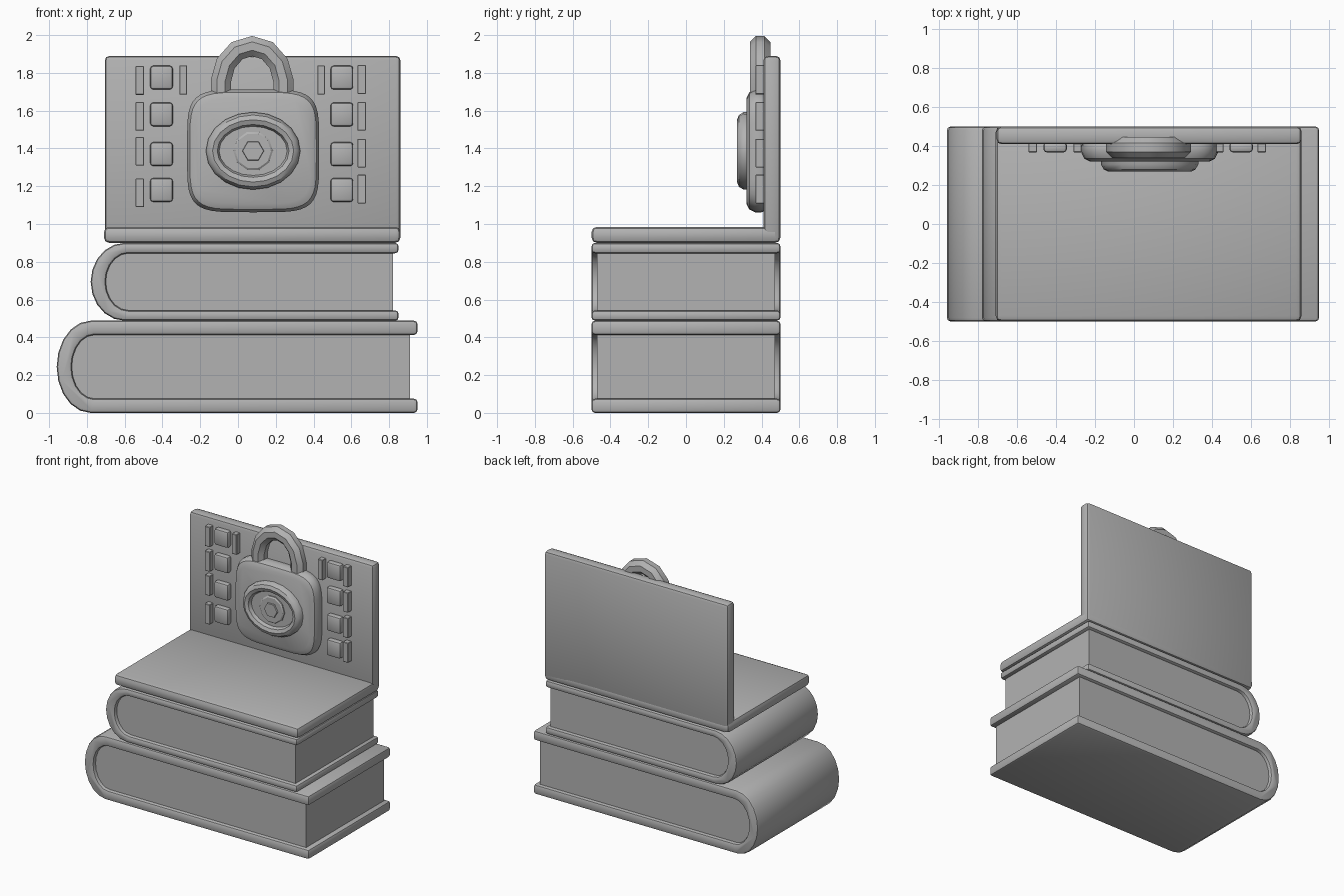
import bpy, bmesh, math
from mathutils import Vector

cube = bpy.data.objects.get("Cube")
if cube:
    bpy.data.objects.remove(cube, do_unlink=True)

grey = bpy.data.materials.new("plain grey")
grey.use_nodes = True
grey.diffuse_color = (0.45, 0.45, 0.45, 1)
grey.node_tree.nodes["Principled BSDF"].inputs["Base Color"].default_value = grey.diffuse_color


def finish(name, bm, bevel=0, segments=2):
    """Turn a bmesh into a shaded object with rounded edges."""
    bmesh.ops.recalc_face_normals(bm, faces=bm.faces)
    mesh = bpy.data.meshes.new(name)
    bm.to_mesh(mesh)
    bm.free()
    obj = bpy.data.objects.new(name, mesh)
    bpy.context.collection.objects.link(obj)
    mesh.materials.append(grey)
    bpy.ops.object.select_all(action='DESELECT')
    obj.select_set(True)
    bpy.context.view_layer.objects.active = obj
    if bevel:
        mod = obj.modifiers.new("rounded edges", 'BEVEL')
        mod.width, mod.segments = bevel, segments
        mod.limit_method = 'ANGLE'
        mod.angle_limit = math.radians(40)
        bpy.ops.object.modifier_apply(modifier=mod.name)
    bpy.ops.object.shade_smooth_by_angle(angle=math.radians(35))
    return obj


def loft(name, rings, bevel=0, segments=2, caps=True):
    """Skin a list of rings that all have the same number of points."""
    bm = bmesh.new()
    loops = [[bm.verts.new(p) for p in ring] for ring in rings]
    n = len(loops[0])
    for a, b in zip(loops, loops[1:]):
        for i in range(n):
            j = (i + 1) % n
            bm.faces.new((a[i], a[j], b[j], b[i]))
    if caps:
        bm.faces.new(loops[0])
        bm.faces.new(loops[-1])
    return finish(name, bm, bevel, segments)


def prism(name, outline, y0, y1, bevel=0, segments=2):
    """Extrude an outline of (x, z) points along y."""
    return loft(name, [[(x, y, z) for x, z in outline] for y in (y0, y1)], bevel, segments)


def box(name, x0, x1, y0, y1, z0, z1, bevel, segments=2):
    return prism(name, [(x0, z0), (x1, z0), (x1, z1), (x0, z1)], y0, y1, bevel, segments)


def spine(left, rx, z0, z1, steps=10):
    """Half ellipse from the top edge round to the bottom edge."""
    mid, rz = (z0 + z1) / 2, (z1 - z0) / 2
    return [(left + rx - rx * math.sin(math.pi * i / steps),
             mid + rz * math.cos(math.pi * i / steps)) for i in range(steps + 1)]


def book(prefix, left, right, z0, z1, board, inset):
    """Wrapped cover with a rounded spine, plus a block of pages."""
    outer = spine(left, 0.18, z0, z1)
    inner = spine(left + 0.08, 0.12, z0 + board, z1 - board)
    cover = [(right, z1)] + outer + [(right, z0), (right, z0 + board)]
    cover += inner[::-1] + [(right, z1 - board)]
    prism(prefix + "_cover", cover, -0.5, 0.5, 0.018)
    pages = [(right - inset, z1 - board)] + inner + [(right - inset, z0 + board)]
    prism(prefix + "_pages", pages, -0.472, 0.472)


# Two stacked books
book("lower_book", -0.96, 0.95, 0.0, 0.488, 0.075, 0.04)
book("upper_book", -0.78, 0.85, 0.488, 0.9, 0.055, 0.03)

# Open laptop
box("laptop_base", -0.71, 0.86, -0.5, 0.5, 0.9, 0.985, 0.028)
box("laptop_screen", -0.705, 0.86, 0.41, 0.5, 0.91, 1.89, 0.024)

# Square and bar shaped keys on the screen
SQUARES = (1.775, 1.58, 1.37, 1.18)
BARS_RIGHT = (1.76, 1.57, 1.385, 1.165)
BARS_LEFT = (1.765, 1.57, 1.375, 1.185)
for side, square_x, bar_x, short_x, bars in (
        ("right", -0.405, -0.52, -0.29, BARS_RIGHT),
        ("left", 0.55, 0.655, 0.44, BARS_LEFT)):
    for i, z in enumerate(SQUARES):
        box(f"{side}_square_{i}", square_x - 0.06, square_x + 0.06, 0.368, 0.42,
            z - 0.063, z + 0.063, 0.016)
    for i, z in enumerate(bars):
        box(f"{side}_bar_{i}", bar_x - 0.022, bar_x + 0.022, 0.368, 0.42,
            z - 0.076, z + 0.076, 0.003, 1)
    box(f"{side}_inner_bar", short_x - 0.02, short_x + 0.02, 0.368, 0.42,
        1.685, 1.84, 0.003, 1)

# Padlock body: a rounded square
CX, CZ = 0.08, 1.387


def squircle(rx, rz, y, power, count=40):
    ring = []
    for i in range(count):
        t = 2 * math.pi * i / count
        c, s = math.cos(t), math.sin(t)
        ring.append((CX + rx * math.copysign(abs(c) ** power, c), y,
                     CZ + rz * math.copysign(abs(s) ** power, s)))
    return ring


loft("padlock_body", [squircle(rx, rz, y, 0.42) for rx, rz, y in (
    (0.34, 0.315, 0.43), (0.35, 0.325, 0.40), (0.35, 0.325, 0.365),
    (0.335, 0.31, 0.335), (0.305, 0.28, 0.32))])

# Eye-shaped lens with a raised rim and stepped centre
loft("lens_rim", [squircle(rx, rz, y, 1.0, 20) for rx, rz, y in (
    (0.25, 0.205, 0.35), (0.25, 0.205, 0.305), (0.235, 0.19, 0.28),
    (0.215, 0.165, 0.27), (0.19, 0.14, 0.28), (0.18, 0.13, 0.305))])
loft("lens_iris", [squircle(r, r, y, 1.0, 10) for r, y in (
    (0.105, 0.32), (0.105, 0.297), (0.095, 0.29))])
loft("lens_pupil", [squircle(r, r, y, 1.0, 6) for r, y in (
    (0.06, 0.3), (0.055, 0.28))])

# Shackle: an octagonal section swept along an arch
half = [(-0.165, 1.66), (-0.165, 1.76), (-0.14, 1.85), (-0.08, 1.918)]
path = half + [(0, 1.942)] + [(-x, z) for x, z in reversed(half)]
path = [Vector((0.075 + x, 0.393, z)) for x, z in path]
rings = []
for i, p in enumerate(path):
    tangent = (path[min(i + 1, len(path) - 1)] - path[max(i - 1, 0)]).normalized()
    across = tangent.cross(Vector((0, 1, 0)))
    rings.append([p + across * 0.058 * math.cos(a) + Vector((0, 0.058 * math.sin(a), 0))
                  for a in (math.pi * (k + 0.5) / 4 for k in range(8))])
loft("shackle", rings)
